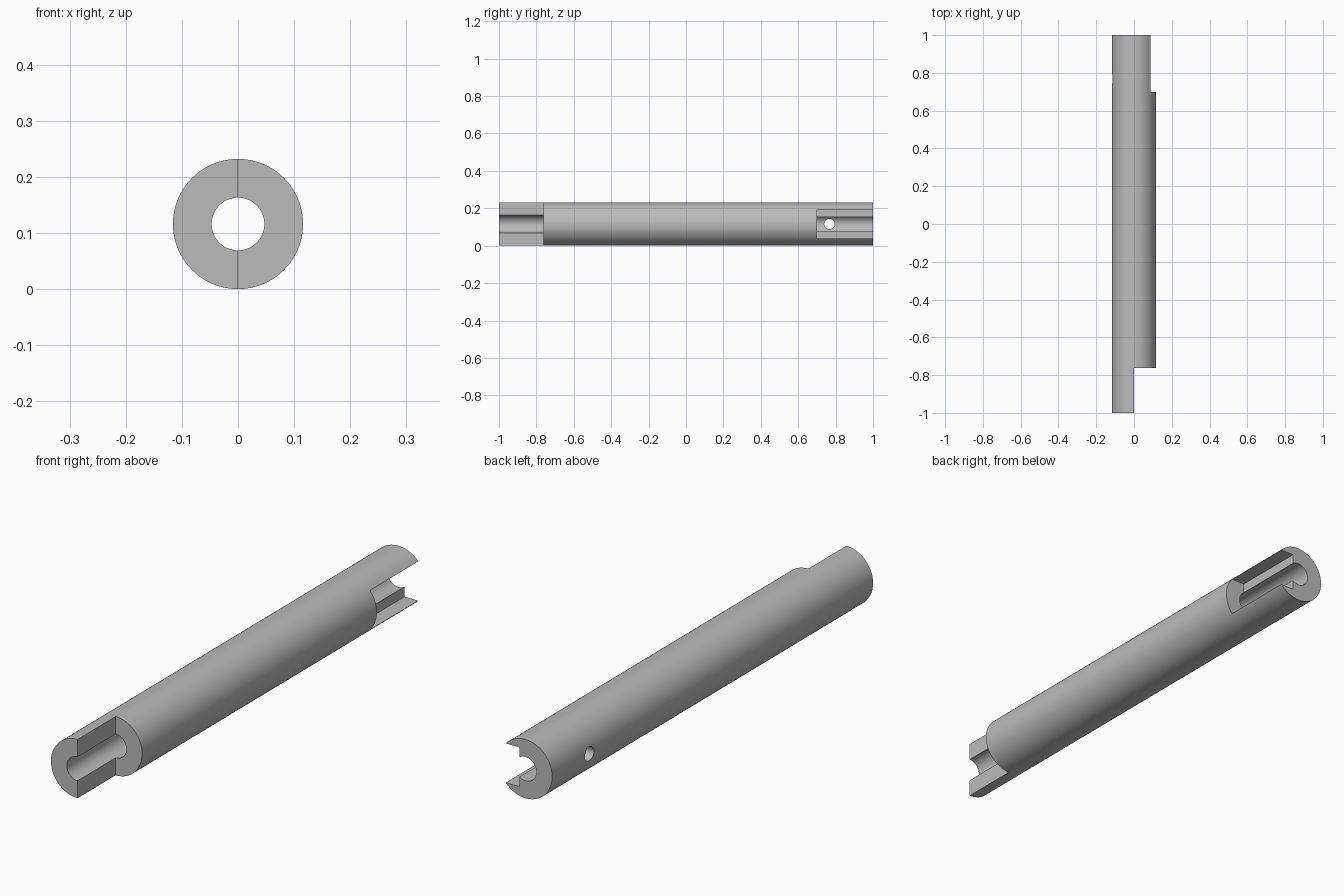
import bpy
import math

cube = bpy.data.objects.get("Cube")
if cube:
    bpy.data.objects.remove(cube, do_unlink=True)

R, BORE, HALF = 0.116, 0.047, 1.0   # outer radius, bore radius, half length
FRONT_STEP, SLOT_START = -0.763, 0.70

steel = bpy.data.materials.new("grey_steel")
steel.use_nodes = True
grey = (0.5, 0.5, 0.5, 1)
steel.diffuse_color = grey
steel.node_tree.nodes["Principled BSDF"].inputs["Base Color"].default_value = grey


def rod(name, radius, length, loc, rot, sides):
    bpy.ops.mesh.primitive_cylinder_add(vertices=sides, radius=radius, depth=length,
                                        location=loc, rotation=rot)
    ob = bpy.context.object
    ob.name = name
    ob.data.materials.append(steel)
    return ob


def block(name, low, high):
    centre = [(a + b) / 2 for a, b in zip(low, high)]
    bpy.ops.mesh.primitive_cube_add(size=1, location=centre)
    ob = bpy.context.object
    ob.name = name
    ob.scale = [b - a for a, b in zip(low, high)]
    ob.data.materials.append(steel)
    return ob


along_y = (math.pi / 2, 0, 0)
along_x = (0, math.pi / 2, 0)
shaft = rod("hollow_shaft", R, 2 * HALF, (0, 0, R), along_y, 96)

cutters = [
    # full-length bore
    rod("bore_cutter", BORE, 3, (0, 0, R), along_y, 64),
    # half-round lap at the front end
    block("front_lap_cutter", (0, -1.5, -0.5), (0.5, FRONT_STEP, 0.5)),
    # rectangular side slot at the back end
    block("back_slot_cutter", (0.027, SLOT_START, R - 0.0775), (0.5, 1.5, R + 0.0775)),
    # cross pin hole through the wall opposite the slot
    rod("pin_hole_cutter", 0.028, 0.25, (-0.125, 0.767, R), along_x, 40),
]

for cutter in cutters:
    cutter.hide_render = True
    cut = shaft.modifiers.new(cutter.name, "BOOLEAN")
    cut.operation = "DIFFERENCE"
    cut.solver = "EXACT"
    cut.object = cutter

# Bake the cuts, then remove the helpers
bpy.ops.object.select_all(action="DESELECT")
shaft.select_set(True)
bpy.context.view_layer.objects.active = shaft
for cut in list(shaft.modifiers):
    bpy.ops.object.modifier_apply(modifier=cut.name)
for cutter in cutters:
    bpy.data.objects.remove(cutter, do_unlink=True)

bpy.ops.object.shade_smooth_by_angle(angle=math.radians(30))
